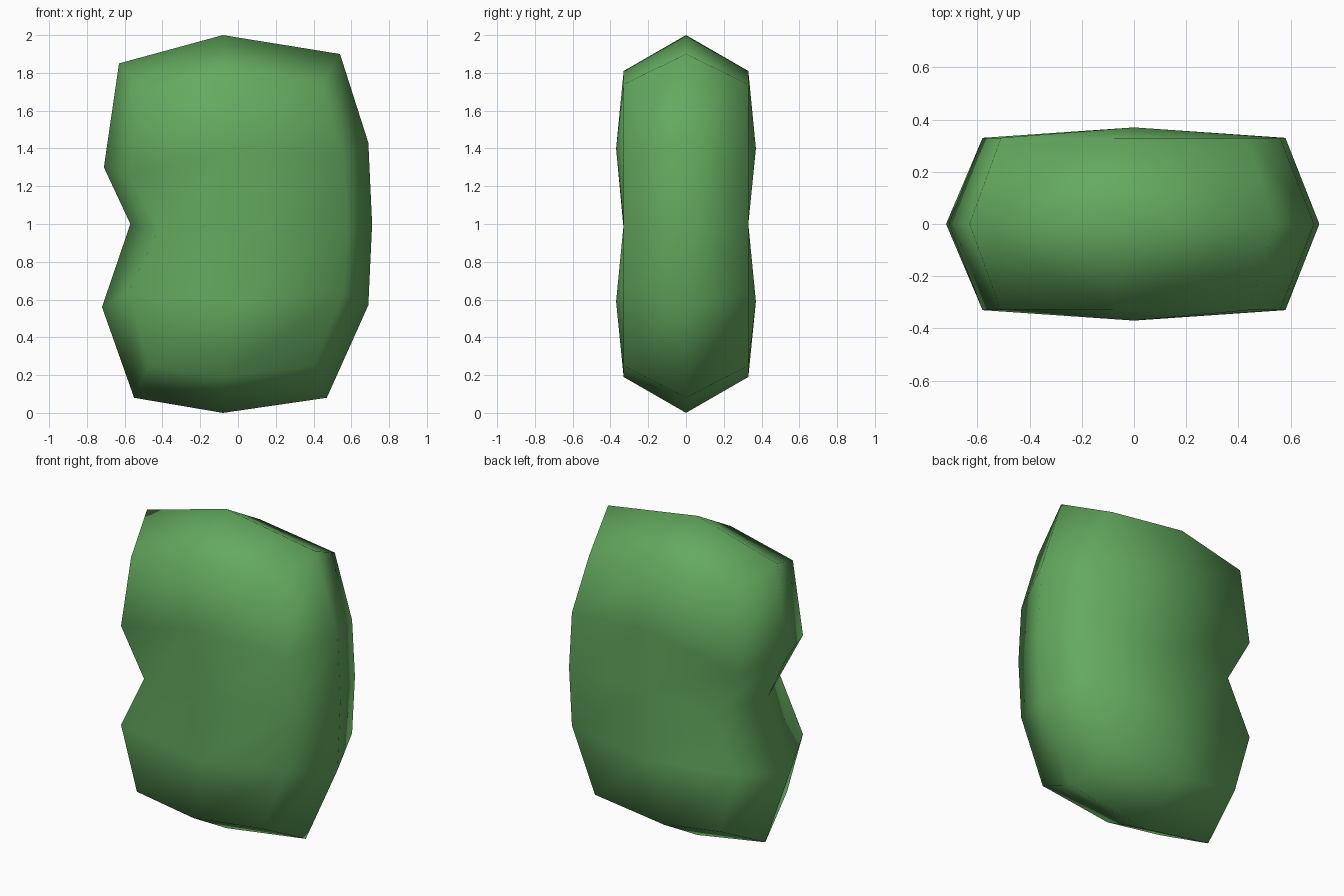
import bpy, bmesh

if "Cube" in bpy.data.objects:
    bpy.data.objects.remove(bpy.data.objects["Cube"])

# Colour
green = bpy.data.materials.new("leaf green")
green.diffuse_color = (0.127, 0.40, 0.114, 1)
green.use_nodes = True
green.node_tree.nodes["Principled BSDF"].inputs["Base Color"].default_value = green.diffuse_color

# Rows from bottom to top, as (x, z) pairs plus the depth of the middle:
# left rim, left corner, middle, right corner, right rim
ROWS = [
    ((-0.55, 0.08), (-0.47, 0.25), (-0.08, 0.19), (0.40, 0.25), (0.47, 0.08), 0.33),
    ((-0.72, 0.56), (-0.58, 0.64), (0.00, 0.59), (0.56, 0.64), (0.69, 0.57), 0.37),
    ((-0.57, 1.00), (-0.42, 0.97), (0.04, 1.00), (0.58, 1.00), (0.71, 1.00), 0.33),
    ((-0.71, 1.30), (-0.58, 1.26), (0.00, 1.40), (0.56, 1.35), (0.69, 1.43), 0.37),
    ((-0.63, 1.85), (-0.51, 1.71), (-0.08, 1.81), (0.44, 1.74), (0.54, 1.90), 0.33),
]
CORNER_DEPTH = 0.33

bm = bmesh.new()
rings = []
for lrim, lcor, mid, rcor, rrim, depth in ROWS:
    front = [(lcor, CORNER_DEPTH), (mid, depth), (rcor, CORNER_DEPTH)]
    pts = [(lrim[0], 0, lrim[1])]
    pts += [(p[0], -d, p[1]) for p, d in front]
    pts += [(rrim[0], 0, rrim[1])]
    pts += [(p[0], d, p[1]) for p, d in reversed(front)]
    rings.append([bm.verts.new(p) for p in pts])

# Side walls
for a, b in zip(rings, rings[1:]):
    for i in range(8):
        j = (i + 1) % 8
        bm.faces.new((a[i], a[j], b[j], b[i]))

# Ridged caps: four quads meeting at one peak
for ring, z in ((rings[0], 0.0), (rings[-1], 2.0)):
    peak = bm.verts.new((-0.08, 0, z))
    for i in (0, 2, 4, 6):
        bm.faces.new((ring[i], ring[i + 1], ring[(i + 2) % 8], peak))

bmesh.ops.recalc_face_normals(bm, faces=bm.faces)
for f in bm.faces:
    f.smooth = True

mesh = bpy.data.meshes.new("bean_body")
bm.to_mesh(mesh)
bm.free()
mesh.materials.append(green)
body = bpy.data.objects.new("bean_body", mesh)
bpy.context.collection.objects.link(body)
